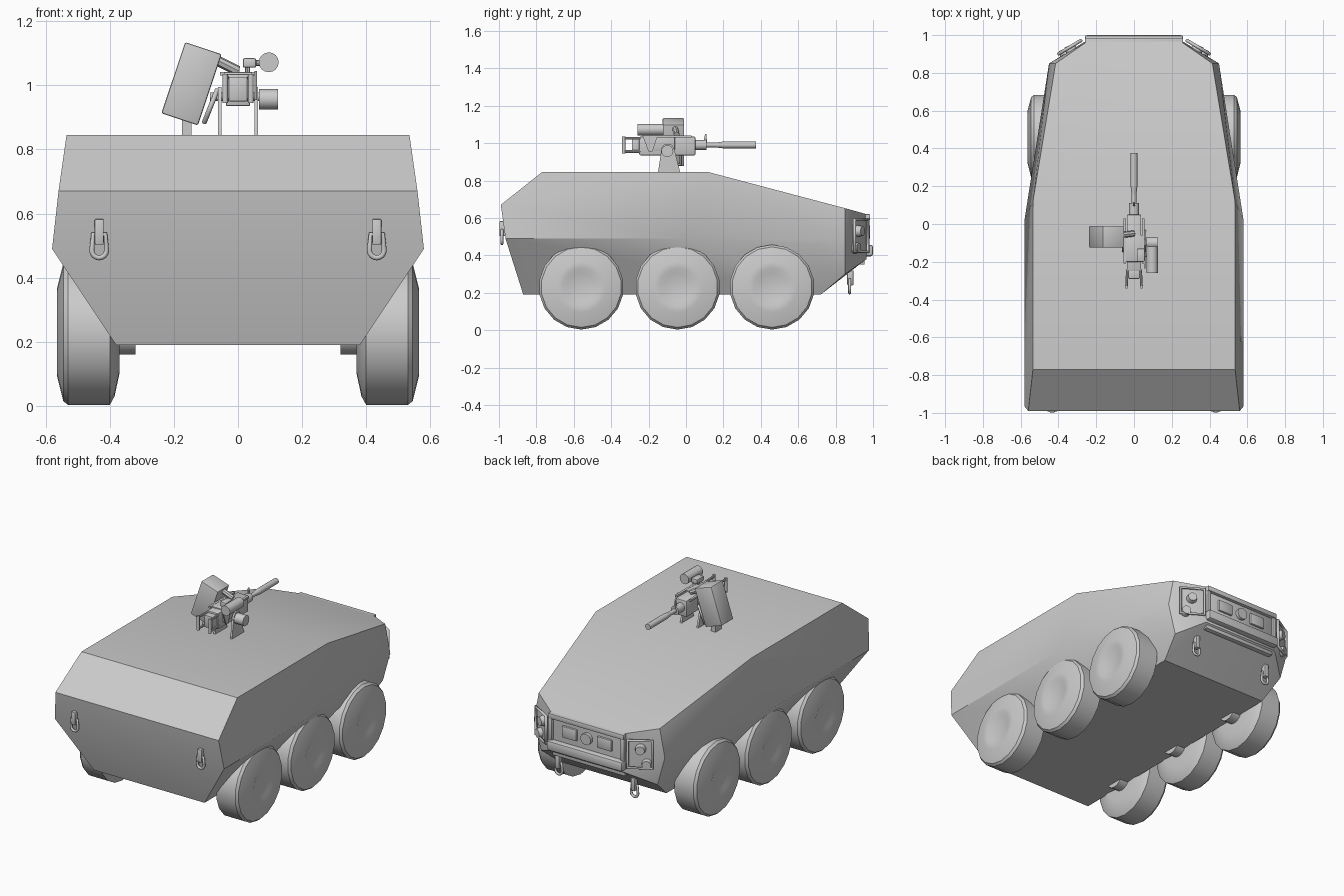
import bpy, bmesh
from math import radians, cos, sin, pi
from mathutils import Vector, Matrix

if "Cube" in bpy.data.objects:
    bpy.data.objects.remove(bpy.data.objects["Cube"])


def finish(name, bm):
    bmesh.ops.recalc_face_normals(bm, faces=bm.faces)
    me = bpy.data.meshes.new(name)
    bm.to_mesh(me)
    bm.free()
    ob = bpy.data.objects.new(name, me)
    bpy.context.collection.objects.link(ob)
    return ob


def box(name, x, y, z, bevel=0.0, rot=None):
    """Box from (min, max) ranges, optionally turned about its centre."""
    bm = bmesh.new()
    bmesh.ops.create_cube(bm, size=1)
    size = (x[1] - x[0], y[1] - y[0], z[1] - z[0])
    bmesh.ops.scale(bm, vec=size, verts=bm.verts)
    if bevel:
        bmesh.ops.bevel(bm, geom=bm.edges[:], offset=bevel, segments=2, affect='EDGES', profile=0.5)
    mat = Matrix.Translation((sum(x) / 2, sum(y) / 2, sum(z) / 2))
    if rot:
        mat = mat @ rot
    bm.transform(mat)
    return finish(name, bm)


def rod(name, a, b, r, r2=None, seg=16):
    """Cylinder or cone between two points."""
    a, b = Vector(a), Vector(b)
    bm = bmesh.new()
    bmesh.ops.create_cone(bm, cap_ends=True, segments=seg, radius1=r,
                          radius2=r if r2 is None else r2, depth=(b - a).length)
    bm.transform(Matrix.Translation((a + b) / 2) @ (b - a).to_track_quat('Z', 'Y').to_matrix().to_4x4())
    return finish(name, bm)


def pipe(name, pts, r, closed=False):
    """Round bar along a path."""
    cu = bpy.data.curves.new(name, 'CURVE')
    cu.dimensions = '3D'
    cu.bevel_depth = r
    cu.bevel_resolution = 2
    cu.use_fill_caps = True
    sp = cu.splines.new('POLY')
    sp.points.add(len(pts) - 1)
    for p, co in zip(sp.points, pts):
        p.co = (*co, 1)
    sp.use_cyclic_u = closed
    ob = bpy.data.objects.new(name, cu)
    bpy.context.collection.objects.link(ob)
    return ob


def plate(name, outline, x0, x1):
    """Flat (y, z) outline extruded along x."""
    bm = bmesh.new()
    f = bm.faces.new([bm.verts.new((x0, y, z)) for y, z in outline])
    g = bmesh.ops.extrude_face_region(bm, geom=[f])['geom']
    bmesh.ops.translate(bm, vec=(x1 - x0, 0, 0), verts=[v for v in g if isinstance(v, bmesh.types.BMVert)])
    return finish(name, bm)


# Faceted armoured hull: convex body from half its corner points
corners = [
    (0.535, -0.77, 0.845), (0.535, 0.12, 0.845), (0.415, 0.85, 0.652), (0.25, 0.965, 0.62),
    (0.56, -0.99, 0.67), (0.58, -0.965, 0.49), (0.38, -0.87, 0.19),
    (0.58, 0.02, 0.49), (0.475, 0.69, 0.46), (0.45, 0.85, 0.48), (0.26, 0.965, 0.38),
    (0.40, 0.85, 0.30), (0.37, 0.72, 0.19)]
bm = bmesh.new()
for x, y, z in corners:
    for s in (-1, 1):
        bm.verts.new((s * x, y, z))
bmesh.ops.convex_hull(bm, input=bm.verts[:])
bmesh.ops.dissolve_limit(bm, angle_limit=radians(1), verts=bm.verts[:], edges=bm.edges[:])
finish("hull", bm)

# Six wheels, lathed about the x axis, with axle stubs
tyre = [(0.385, 0.0), (0.37, 0.13), (0.385, 0.20), (0.40, 0.227), (0.53, 0.227), (0.545, 0.215),
        (0.565, 0.135), (0.565, 0.10), (0.555, 0.075), (0.557, 0.0)]
for y in (-0.56, -0.045, 0.46):
    for s, side in ((1, "right"), (-1, "left")):
        bm = bmesh.new()
        vs = [bm.verts.new((s * x, 0, r)) for x, r in tyre]
        es = [bm.edges.new(e) for e in zip(vs, vs[1:])]
        bmesh.ops.spin(bm, geom=vs + es, axis=(1, 0, 0), cent=(0, 0, 0), angle=2 * pi,
                       steps=18, use_merge=True)
        bmesh.ops.remove_doubles(bm, verts=bm.verts[:], dist=1e-4)
        bm.transform(Matrix.Translation((0, y, 0.23)))
        finish("wheel_" + side, bm)
        rod("axle_" + side, (s * 0.32, y, 0.225), (s * 0.40, y, 0.225), 0.065)

# Nose: lip, bumper, central lamp and side lamps
box("nose_lip", (-0.26, 0.26), (0.94, 0.985), (0.588, 0.62), 0.005)
box("bumper", (-0.26, 0.26), (0.93, 1.0), (0.395, 0.455), 0.012)
box("nose_skid", (-0.25, 0.25), (0.90, 0.955), (0.35, 0.395), 0.005)
rod("nose_lamp", (0, 0.95, 0.525), (0, 0.985, 0.525), 0.035)
for s in (-1, 1):
    box("nose_panel", sorted((s * 0.07, s * 0.17)), (0.95, 0.977), (0.49, 0.56), 0.004)
    box("nose_post", sorted((s * 0.235, s * 0.26)), (0.94, 0.98), (0.45, 0.59), 0.004)
    # Headlamps and guard frames on the corner panels
    for x, y, z in ((0.33, 0.915, 0.53), (0.36, 0.895, 0.44)):
        rod("headlamp", (s * x, y, z), (s * (x + 0.015), y + 0.03, z), 0.032, 0.026)
    pipe("lamp_guard", [(s * x, y, z) for x, y, z in (
        (0.28, 0.972, 0.42), (0.28, 0.972, 0.59), (0.40, 0.90, 0.59), (0.40, 0.90, 0.42))], 0.009, True)


# Towing shackles: lug plus hanging D ring
def shackle(name, x, y, z):
    box(name + "_lug", (x - 0.014, x + 0.014), (y - 0.013, y + 0.02), (z - 0.01, z + 0.07), 0.004)
    arc = [(x + 0.023 * cos(a), y, z - 0.028 + 0.023 * sin(a))
           for a in [pi + i * pi / 8 for i in range(9)]]
    pipe(name, [(x - 0.019, y, z + 0.022)] + arc + [(x + 0.019, y, z + 0.022)], 0.008, True)


for s in (-1, 1):
    shackle("rear_shackle", s * 0.433, -0.984, 0.513)
    shackle("front_shackle", s * 0.26, 0.875, 0.25)

# Weapon cradle: two side cheeks and pivot
cheek = [(-0.15, 0.84), (-0.03, 0.84), (-0.065, 0.975), (-0.08, 0.995), (-0.115, 0.995), (-0.13, 0.975)]
for s in (-1, 1):
    plate("cradle_cheek", cheek, s * 0.051, s * 0.063)
    box("cradle_rail", sorted((s * 0.042, s * 0.056)), (-0.21, 0.03), (1.03, 1.042))
rod("cradle_pivot", (-0.088, -0.1, 0.965), (0.08, -0.1, 0.965), 0.013)
rod("pivot_drum", (0.065, -0.1, 0.957), (0.125, -0.1, 0.957), 0.032)

# Gun: receiver, barrel, back plate and grips
box("receiver", (-0.038, 0.038), (-0.25, 0.05), (0.935, 1.035), 0.006)
box("feed_cover", (-0.045, 0.045), (-0.2, -0.06), (0.96, 1.042), 0.006)
box("back_plate", (-0.03, 0.03), (-0.29, -0.24), (0.95, 1.025), 0.004)
rod("barrel_collar", (0, 0.04, 0.99), (0, 0.11, 0.99), 0.027)
rod("barrel", (0, 0.10, 0.99), (0, 0.19, 0.99), 0.013)
rod("barrel_taper", (0, 0.15, 0.99), (0, 0.20, 0.99), 0.012, 0.018)
rod("muzzle_tube", (0, 0.20, 0.99), (0, 0.375, 0.99), 0.018)
plate("front_sight", [(0.09, 0.99), (0.115, 0.99), (0.108, 1.05), (0.102, 1.05)], -0.004, 0.004)
for s in (-1, 1):
    rod("grip", (s * 0.04, -0.333, 0.945), (s * 0.04, -0.333, 1.035), 0.009, seg=12)
    for z in (0.955, 1.025):
        rod("grip_arm", (s * 0.035, -0.24, z), (s * 0.04, -0.335, z), 0.007, seg=8)

# Sight tube with its bracket
rod("sight_tube", (0.096, -0.26, 1.072), (0.096, -0.12, 1.072), 0.031)
box("sight_clamp", (0.015, 0.057), (-0.2, -0.13), (1.055, 1.085), 0.006)
rod("sight_arm", (0.03, -0.165, 1.07), (0.09, -0.165, 1.07), 0.009, seg=8)
plate("sight_bracket", [(-0.235, 1.045), (-0.15, 1.045), (-0.18, 0.955), (-0.2, 0.955)], 0.052, 0.06)
rod("sight_post", (0.03, -0.165, 1.03), (0.03, -0.165, 1.06), 0.008, seg=8)

# Tilted ammunition box with frame, foot and feed arm
tilt = Matrix.Rotation(radians(18.5), 4, 'Y')
box("ammo_box", (-0.205, -0.085), (-0.125, -0.01), (0.888, 1.122), 0.006, tilt)
box("ammo_box_foot", (-0.175, -0.145), (-0.1, -0.04), (0.84, 0.92))
rod("feed_arm", (-0.08, -0.06, 1.085), (0.0, -0.05, 1.045), 0.016, seg=8)
pipe("ammo_frame", [(-0.105, -0.03, 0.885), (-0.105, -0.11, 0.885),
                    (-0.065, -0.11, 0.985), (-0.065, -0.03, 0.985)], 0.008, True)

# Smooth shading with sharp creases kept
bpy.ops.object.select_all(action='DESELECT')
for ob in bpy.context.collection.objects:
    if ob.type == 'MESH':
        ob.select_set(True)
        bpy.context.view_layer.objects.active = ob
bpy.ops.object.shade_smooth_by_angle(angle=radians(35))
